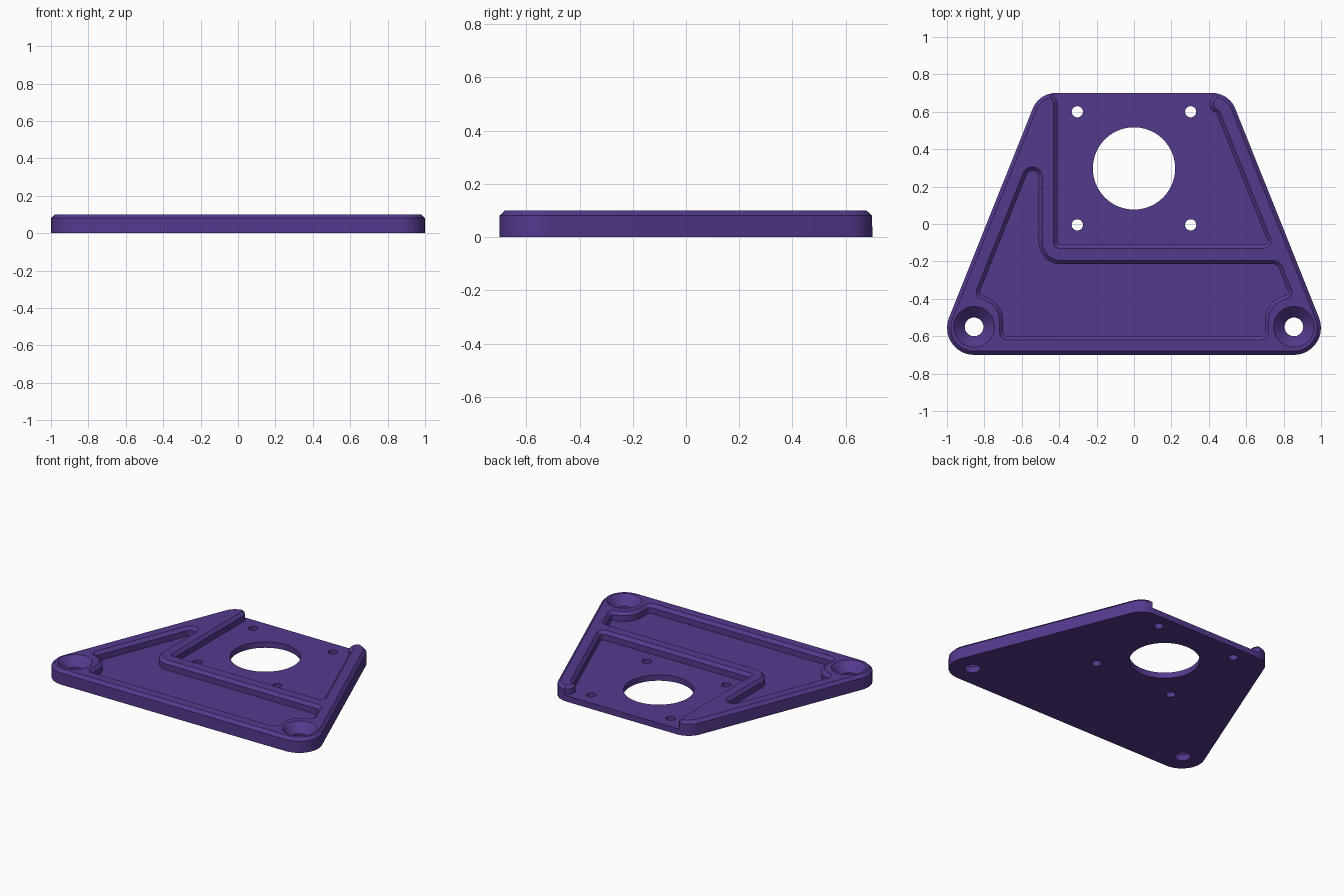
import bpy, bmesh, math
from mathutils import Vector

if "Cube" in bpy.data.objects:
    bpy.data.objects.remove(bpy.data.objects["Cube"])

purple = bpy.data.materials.new("deep purple")
purple.diffuse_color = (0.091, 0.041, 0.27, 1)
purple.use_nodes = True
purple.node_tree.nodes["Principled BSDF"].inputs["Base Color"].default_value = purple.diffuse_color


def rounded(corners, grow=0.0, seg=10):
    """Counter-clockwise outline of (x, y, radius) corners, grown outward, with arcs."""
    out, n = [], len(corners)
    for i, (x, y, r) in enumerate(corners):
        p = Vector((x, y))
        a = (p - Vector(corners[i - 1][:2])).normalized()
        b = (Vector(corners[(i + 1) % n][:2]) - p).normalized()
        na, nb = Vector((a.y, -a.x)), Vector((b.y, -b.x))
        side = 1 if a.x * b.y - a.y * b.x > 0 else -1
        p = p + (na + nb) * grow / (1 + na.dot(nb))
        r = r + side * grow
        centre = p - (na + nb) * side * r / (1 + na.dot(nb))
        start = math.atan2(na.y * side, na.x * side)
        turn = side * math.acos(max(-1, min(1, a.dot(b))))
        for k in range(seg + 1):
            t = start + turn * k / seg
            out.append((centre.x + r * math.cos(t), centre.y + r * math.sin(t)))
    return out


def circle(x, y, r, seg=48):
    return [(x + r * math.cos(2 * math.pi * k / seg),
             y + r * math.sin(2 * math.pi * k / seg)) for k in range(seg)]


def loft(name, layers):
    """Closed solid through a stack of (height, outline) layers."""
    bm = bmesh.new()
    rings = [[bm.verts.new((x, y, z)) for x, y in pts] for z, pts in layers]
    n = len(rings[0])
    for lo, hi in zip(rings, rings[1:]):
        for i in range(n):
            j = (i + 1) % n
            bm.faces.new((lo[i], lo[j], hi[j], hi[i]))
    bm.faces.new(rings[0][::-1])
    bm.faces.new(rings[-1])
    mesh = bpy.data.meshes.new(name)
    bm.to_mesh(mesh)
    bm.free()
    mesh.materials.append(purple)
    obj = bpy.data.objects.new(name, mesh)
    bpy.context.scene.collection.objects.link(obj)
    return obj


def pocket(name, corners):
    """Pocket cutter with a chamfered rim."""
    return loft(name, [(0.04, rounded(corners)), (0.08, rounded(corners)),
                       (0.11, rounded(corners, 0.03))])


def cut(body, cutter):
    """Subtract a cutter, keeping the first solver whose result is sound."""
    before = len(body.data.polygons)
    for solver in ('EXACT', 'MANIFOLD', 'FLOAT'):
        mod = body.modifiers.new("cut", 'BOOLEAN')
        mod.operation = 'DIFFERENCE'
        mod.solver = solver
        mod.object = cutter
        bpy.context.view_layer.update()
        graph = bpy.context.evaluated_depsgraph_get()
        result = bpy.data.meshes.new_from_object(body.evaluated_get(graph))
        body.modifiers.remove(mod)
        if len(result.polygons) > before:
            body.data = result
            break
    bpy.data.objects.remove(cutter)


# plate body with chamfered top rim
outline = [(-1.069, -0.70, 0.145), (1.069, -0.70, 0.145),
           (0.508, 0.70, 0.13), (-0.508, 0.70, 0.13)]
plate = loft("mounting_plate", [(0, rounded(outline)), (0.08, rounded(outline)),
                                (0.10, rounded(outline, -0.02))])

# upper pocket, open at the back edge
cutters = [pocket("upper_pocket", [
    (-0.41, -0.11, 0.01), (0.722, -0.11, 0.02), (0.44, 0.594, 0.012),
    (0.405, 0.61, 0.04), (0.405, 0.66, 0.04), (0.50, 0.78, 0.01),
    (-0.50, 0.78, 0.01), (-0.41, 0.66, 0.05)])]

# lower pocket, running round the screw bosses and up the left side
cutters.append(pocket("lower_pocket", [
    (-0.70, -0.60, 0.025), (0.70, -0.60, 0.025), (0.70, -0.42, 0.13),
    (0.83, -0.375, 0.02), (0.766, -0.215, 0.03), (-0.51, -0.215, 0.12),
    (-0.51, 0.424, 0.033), (-0.83, -0.375, 0.02), (-0.70, -0.42, 0.13)]))

# large centre hole
hole = circle(0, 0.297, 0.22, 72)
cutters.append(loft("centre_hole", [(-0.05, hole), (0.15, hole)]))

for s in (-1, 1):
    # small bolt holes
    for y in (-0.005, 0.60):
        bolt = circle(s * 0.303, y, 0.03, 32)
        cutters.append(loft("bolt_hole", [(-0.05, bolt), (0.15, bolt)]))
    # countersunk corner holes
    cutters.append(loft("countersink", [
        (z, circle(s * 0.855, -0.55, r))
        for z, r in ((-0.05, 0.05), (0.04, 0.05), (0.10, 0.109), (0.12, 0.1287))]))

# cut everything from the plate
for c in cutters:
    cut(plate, c)

bpy.context.view_layer.objects.active = plate
plate.select_set(True)
bpy.ops.object.shade_smooth_by_angle(angle=math.radians(30))
